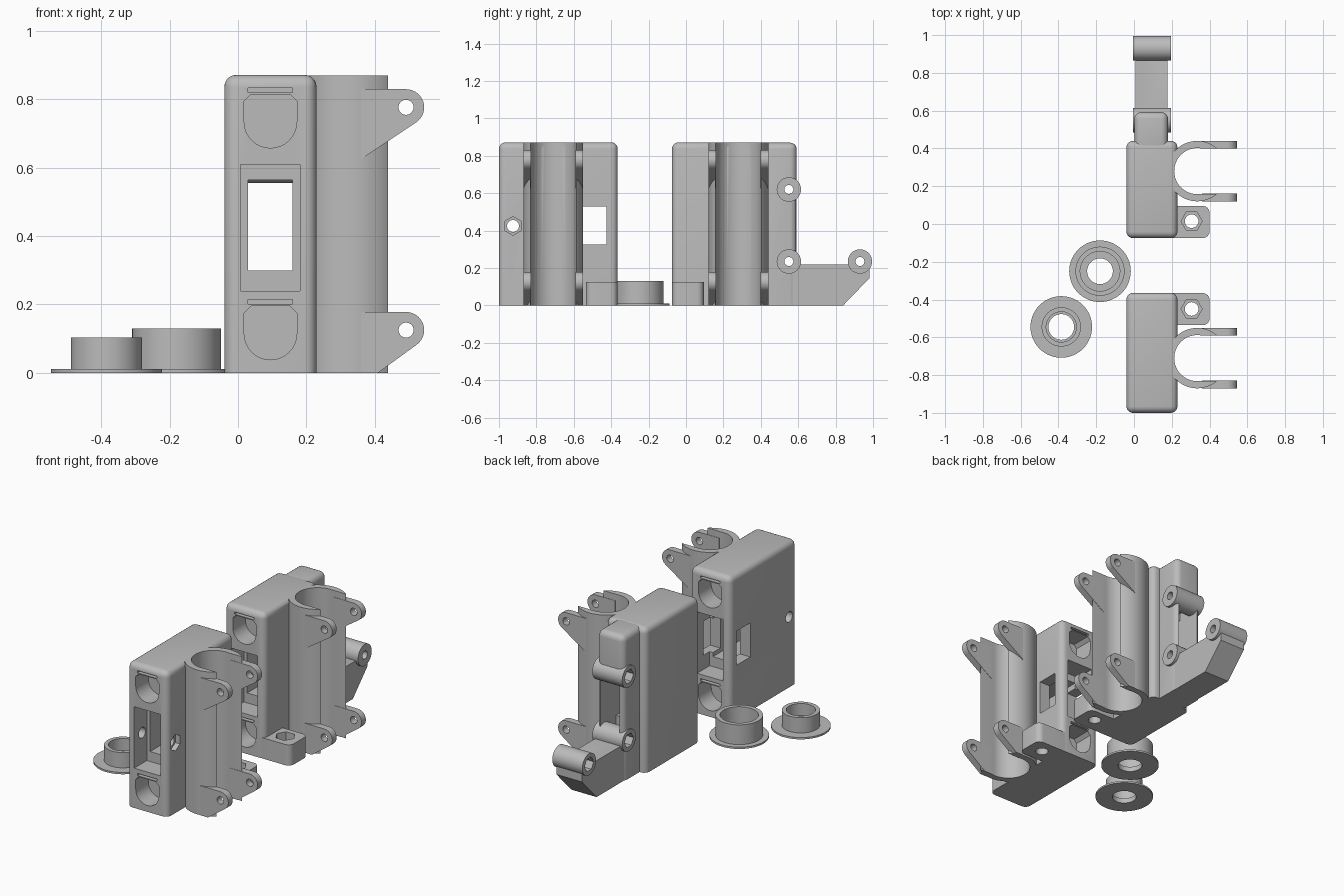
import bpy, bmesh, math
from mathutils import Vector

default_cube = bpy.data.objects.get("Cube")
if default_cube:
    bpy.data.objects.remove(default_cube, do_unlink=True)

grey = bpy.data.materials.new("plain grey")
grey.use_nodes = True
colour = (0.5, 0.5, 0.5, 1)
grey.diffuse_color = colour
grey.node_tree.nodes["Principled BSDF"].inputs["Base Color"].default_value = colour


def make(name, bm):
    """Turn a bmesh into a linked object."""
    bmesh.ops.recalc_face_normals(bm, faces=bm.faces)
    mesh = bpy.data.meshes.new(name)
    bm.to_mesh(mesh)
    bm.free()
    mesh.materials.append(grey)
    obj = bpy.data.objects.new(name, mesh)
    bpy.context.collection.objects.link(obj)
    return obj


def prism(name, points, axis, low, high):
    """Extrude a closed outline along one axis."""
    place = {"x": lambda a, b: (low, a, b),
             "y": lambda a, b: (a, low, b),
             "z": lambda a, b: (a, b, low)}[axis]
    bm = bmesh.new()
    face = bm.faces.new([bm.verts.new(place(a, b)) for a, b in points])
    out = bmesh.ops.extrude_face_region(bm, geom=[face])
    moved = [g for g in out["geom"] if isinstance(g, bmesh.types.BMVert)]
    shift = Vector([high - low if axis == k else 0 for k in "xyz"])
    bmesh.ops.translate(bm, verts=moved, vec=shift)
    return make(name, bm)


def arc(ca, cb, r, start=0, end=360, steps=32):
    """Points on an arc; a full turn leaves out the repeated last point."""
    count = steps if end - start == 360 else steps + 1
    angles = [math.radians(start + (end - start) * i / steps) for i in range(count)]
    return [(ca + r * math.cos(t), cb + r * math.sin(t)) for t in angles]


def box(name, x, y, z, round_by=0):
    """Box from ranges, optionally rounded except around its base."""
    bm = bmesh.new()
    bmesh.ops.create_cube(bm, size=1)
    for v in bm.verts:
        v.co = [r[0] if c < 0 else r[1] for r, c in zip((x, y, z), v.co)]
    if round_by:
        edges = [e for e in bm.edges if max(v.co.z for v in e.verts) > z[0] + 1e-4]
        bmesh.ops.bevel(bm, geom=edges, offset=round_by, segments=5,
                        profile=0.5, affect="EDGES")
    return make(name, bm)


def cut(obj, *cutters):
    """Subtract the cutters and throw them away."""
    for cutter in cutters:
        mod = obj.modifiers.new("cut", "BOOLEAN")
        mod.operation, mod.solver, mod.object = "DIFFERENCE", "EXACT", cutter
        graph = bpy.context.evaluated_depsgraph_get()
        mesh = bpy.data.meshes.new_from_object(obj.evaluated_get(graph))
        obj.modifiers.clear()
        obj.data = mesh
        bpy.data.objects.remove(cutter, do_unlink=True)
    return obj


def pocket(obj, face_y, inward):
    """Round-bottomed pockets, slots and the window recess in an end face."""
    a, b = sorted((face_y - inward * 0.02, face_y + inward * 0.12))
    for base in (0, -0.62):
        outline = arc(0.095, 0.735 + base, 0.077, 180, 360, 16)[:-1]
        outline = arc(0.095, 0.735 + base, 0.077, 180, 359, 16)
        outline += [(0.172, 0.795 + base), (0.152, 0.815 + base),
                    (0.038, 0.815 + base), (0.018, 0.795 + base)]
        cut(obj, prism("pocket_cut", outline, "y", a, b),
            box("slot_cut", (0.03, 0.16), (a, b), (0.821 + base, 0.834 + base)))
    cut(obj, box("recess_cut", (0.008, 0.182), (a, b), (0.24, 0.61)))


def bore(y):
    return prism("bore_cut", arc(0.335, y, 0.122, steps=48), "z", -0.1, 1)


def clamp(side, y):
    """Open tube with four drilled ears."""
    tube = prism(side + "_clamp_tube", arc(0.335, y, 0.16, steps=64), "z", 0, 0.87)
    cut(tube, bore(y),
        box("mouth_cut", (0.335, 0.6), (y - 0.121, y + 0.121), (-0.1, 1)),
        box("back_cut", (0, 0.2), (y - 0.2, y + 0.2), (-0.1, 1)))
    for level, z, foot in (("upper", 0.777, [(0.36, 0.625)]),
                           ("lower", 0.125, [(0.41, 0), (0.36, 0)])):
        outline = [(0.36, z + 0.053)] + arc(0.492, z, 0.053, -55, 90, 14)[::-1] + foot
        for place, sign in (("front", -1), ("back", 1)):
            a, b = sorted((y + sign * 0.119, y + sign * 0.16))
            ear = prism(f"{side}_{level}_{place}_ear", outline, "y", a, b)
            cut(ear, prism("hole_cut", arc(0.492, z, 0.022), "y", a - 0.1, b + 0.1))


def tab(side, low, high, hole_y):
    """Foot tab with a nut seat."""
    foot = [(0.2, low), (0.2, high)] + arc(0.365, high - 0.035, 0.035, 0, 90, 6)[::-1]
    foot += arc(0.365, low + 0.035, 0.035, -90, 0, 6)[::-1]
    cut(prism(side + "_foot_tab", foot, "z", 0, 0.125),
        prism("nut_cut", arc(0.305, hole_y, 0.056, steps=6), "z", 0.06, 0.2),
        prism("hole_cut", arc(0.305, hole_y, 0.036), "z", -0.1, 0.1))


# Front and rear bodies with their tunnels
front_body = box("front_body", (-0.04, 0.23), (-1, -0.365), (0, 0.872), 0.035)
rear_body = box("rear_body", (-0.04, 0.23), (-0.075, 0.44), (0, 0.872), 0.035)
for body, y in ((front_body, -0.71), (rear_body, 0.28)):
    cut(body, bore(y), box("tunnel_cut", (0.03, 0.16), (-1.2, 1.2), (0.3, 0.565)))
pocket(front_body, -1, 1)
pocket(front_body, -0.365, -1)
pocket(rear_body, -0.075, 1)

# Side window and cross bolt hole of the front body
cut(front_body,
    box("side_window_cut", (-0.2, 0.4), (-0.555, -0.425), (0.325, 0.53)),
    prism("nut_cut", arc(-0.925, 0.425, 0.05, 30, 390, 6), "x", 0.2, 0.4),
    prism("bolt_cut", arc(-0.925, 0.425, 0.032), "x", -0.2, 0.4))

clamp("front", -0.71)
clamp("rear", 0.28)
tab("front", -0.535, -0.366, -0.45)
tab("rear", -0.074, 0.095, 0.015)

# Back block and the arm reaching from its foot
back_block = box("back_block", (0.002, 0.18), (0.38, 0.592), (0, 0.87), 0.035)
cut(back_block, box("block_window_cut", (0.03, 0.16), (0.3, 0.8), (0.24, 0.61)))
arm_side = [(0.5, 0), (0.84, 0), (0.98, 0.145), (0.98, 0.2), (0.9, 0.22), (0.5, 0.22)]
arm = prism("arm", arm_side, "x", 0.008, 0.178)


def lug_hole(y, z):
    return (prism("pin_cut", arc(y, z, 0.024), "x", -0.1, 0.4),
            prism("nut_cut", arc(y, z, 0.043, steps=6), "x", -0.1, 0.05))


# Hinge lugs
lugs = {"upper_lug": (0.55, 0.62), "lower_lug": (0.55, 0.235), "arm_lug": (0.93, 0.235)}
for name, (y, z) in lugs.items():
    lug = prism(name, arc(y, z, 0.065, steps=40), "x", -0.005, 0.195)
    cut(lug, *lug_hole(y, z))
    cut(arm if name == "arm_lug" else back_block, *lug_hole(y, z))
cut(arm, *lug_hole(*lugs["lower_lug"]))


def bushing(name, x, y, radius, inner, height):
    """Flanged cup, revolved from its half section."""
    section = [(0.068, 0), (0.163, 0), (0.163, 0.011), (radius, 0.011),
               (radius, height), (inner, height), (inner, 0.03), (0.068, 0.03)]
    bm = bmesh.new()
    verts = [bm.verts.new((x + r, y, z)) for r, z in section]
    edges = [bm.edges.new((v, verts[i - 1])) for i, v in enumerate(verts)]
    bmesh.ops.spin(bm, geom=verts + edges, cent=(x, y, 0), axis=(0, 0, 1),
                   angle=math.tau, steps=56)
    bmesh.ops.remove_doubles(bm, verts=bm.verts, dist=1e-4)
    make(name, bm)


bushing("small_bushing", -0.385, -0.545, 0.104, 0.08, 0.103)
bushing("large_bushing", -0.18, -0.25, 0.13, 0.105, 0.13)

# Smooth the round surfaces
for obj in bpy.context.scene.objects:
    obj.select_set(obj.type == "MESH")
bpy.context.view_layer.objects.active = front_body
bpy.ops.object.shade_smooth_by_angle(angle=math.radians(32))
